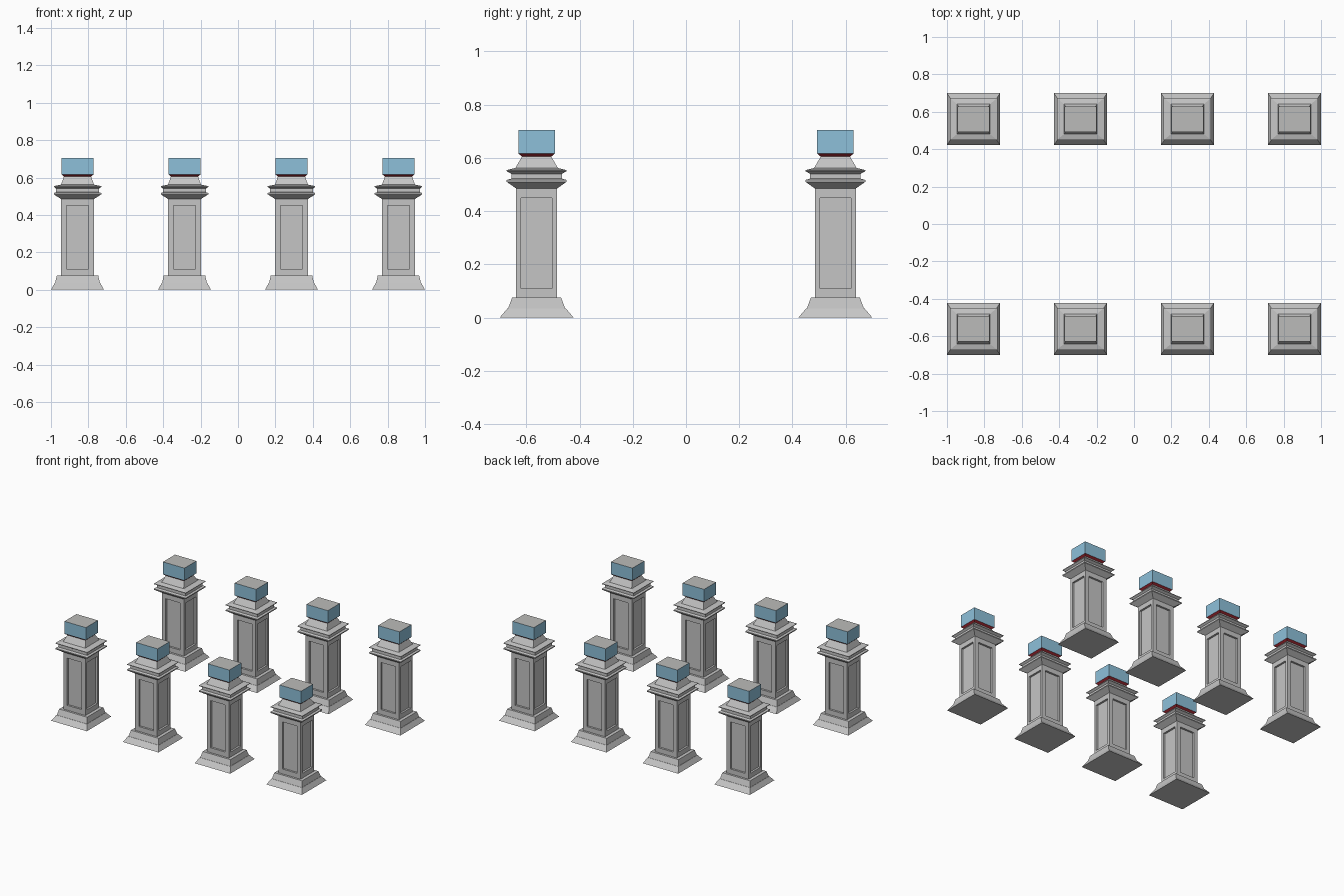
import bpy
import bmesh

cube = bpy.data.objects.get("Cube")
if cube:
    bpy.data.objects.remove(cube, do_unlink=True)


def material(name, rgb):
    mat = bpy.data.materials.new(name)
    mat.use_nodes = True
    color = (*rgb, 1.0)
    mat.diffuse_color = color
    mat.node_tree.nodes["Principled BSDF"].inputs["Base Color"].default_value = color
    return mat


stone = material("grey stone", (0.56, 0.56, 0.56))
cap_grey = material("cap grey", (0.50, 0.50, 0.49))
blue = material("light blue", (0.27, 0.53, 0.70))
red = material("dark red", (0.33, 0.02, 0.03))


def loft(bm, rings):
    """Stack rectangular rings (half x, half y, z) and close both ends."""
    loops = []
    for hx, hy, z in rings:
        corners = ((-hx, -hy), (hx, -hy), (hx, hy), (-hx, hy))
        loops.append([bm.verts.new((x, y, z)) for x, y in corners])
    for low, high in zip(loops, loops[1:]):
        for i in range(4):
            j = (i + 1) % 4
            bm.faces.new((low[i], low[j], high[j], high[i]))
    bm.faces.new(loops[0][::-1])
    bm.faces.new(loops[-1])
    bm.normal_update()


def finish(bm, name, *mats):
    mesh = bpy.data.meshes.new(name)
    bm.to_mesh(mesh)
    bm.free()
    for mat in mats:
        mesh.materials.append(mat)
    return mesh


# Stone column: stepped foot, shaft, double cornice and tapered neck
SHAFT_LOW, SHAFT_HIGH = 0.075, 0.485
column = bmesh.new()
loft(column, [
    (0.142, 0.139, 0), (0.122, 0.109, 0.035), (0.12, 0.107, 0.035),
    (0.111, 0.092, SHAFT_LOW), (0.088, 0.077, SHAFT_LOW),
    (0.088, 0.077, SHAFT_HIGH), (0.127, 0.1125, 0.51),
    (0.127, 0.1125, 0.517), (0.114, 0.095, 0.522),
    (0.114, 0.095, 0.54), (0.127, 0.1125, 0.55),
    (0.127, 0.1125, 0.554), (0.088, 0.08, 0.562), (0.072, 0.054, 0.606),
])

# Recessed panel on each side of the shaft
PANEL_HALF, PANEL_LOW, PANEL_HIGH, RECESS = 0.058, 0.11, 0.45, 0.014
sides = [f for f in column.faces
         if abs(f.normal.z) < 0.01 and f.calc_center_median().z < 0.4
         and f.calc_area() > 0.05]
bmesh.ops.inset_individual(column, faces=sides, thickness=0.02)
for face in sides:
    normal = face.normal.copy()
    axis = 1 if abs(normal.x) > 0.5 else 0
    middle = (SHAFT_LOW + SHAFT_HIGH) / 2
    for v in face.verts:
        v.co[axis] = PANEL_HALF if v.co[axis] > 0 else -PANEL_HALF
        v.co.z = PANEL_HIGH if v.co.z > middle else PANEL_LOW
    bmesh.ops.inset_individual(column, faces=[face], thickness=0)
    for v in face.verts:
        v.co -= normal * RECESS
column_mesh = finish(column, "column", stone)

# Flared red collar
collar = bmesh.new()
loft(collar, [(0.072, 0.054, 0.604), (0.0855, 0.0685, 0.616)])
collar_mesh = finish(collar, "collar", red)

# Blue block with a grey top
block = bmesh.new()
loft(block, [(0.0855, 0.0685, 0.616), (0.0855, 0.0685, 0.705)])
for face in block.faces:
    face.material_index = 1 if face.normal.z > 0.9 else 0
block_mesh = finish(block, "top_block", blue, cap_grey)

# Two rows of four pillars
for row, y in (("front", -0.561), ("back", 0.561)):
    for number, x in enumerate((-0.858, -0.286, 0.286, 0.858), 1):
        for mesh in (column_mesh, collar_mesh, block_mesh):
            obj = bpy.data.objects.new(f"{row}_{mesh.name}_{number}", mesh)
            obj.location = (x, y, 0)
            bpy.context.collection.objects.link(obj)
